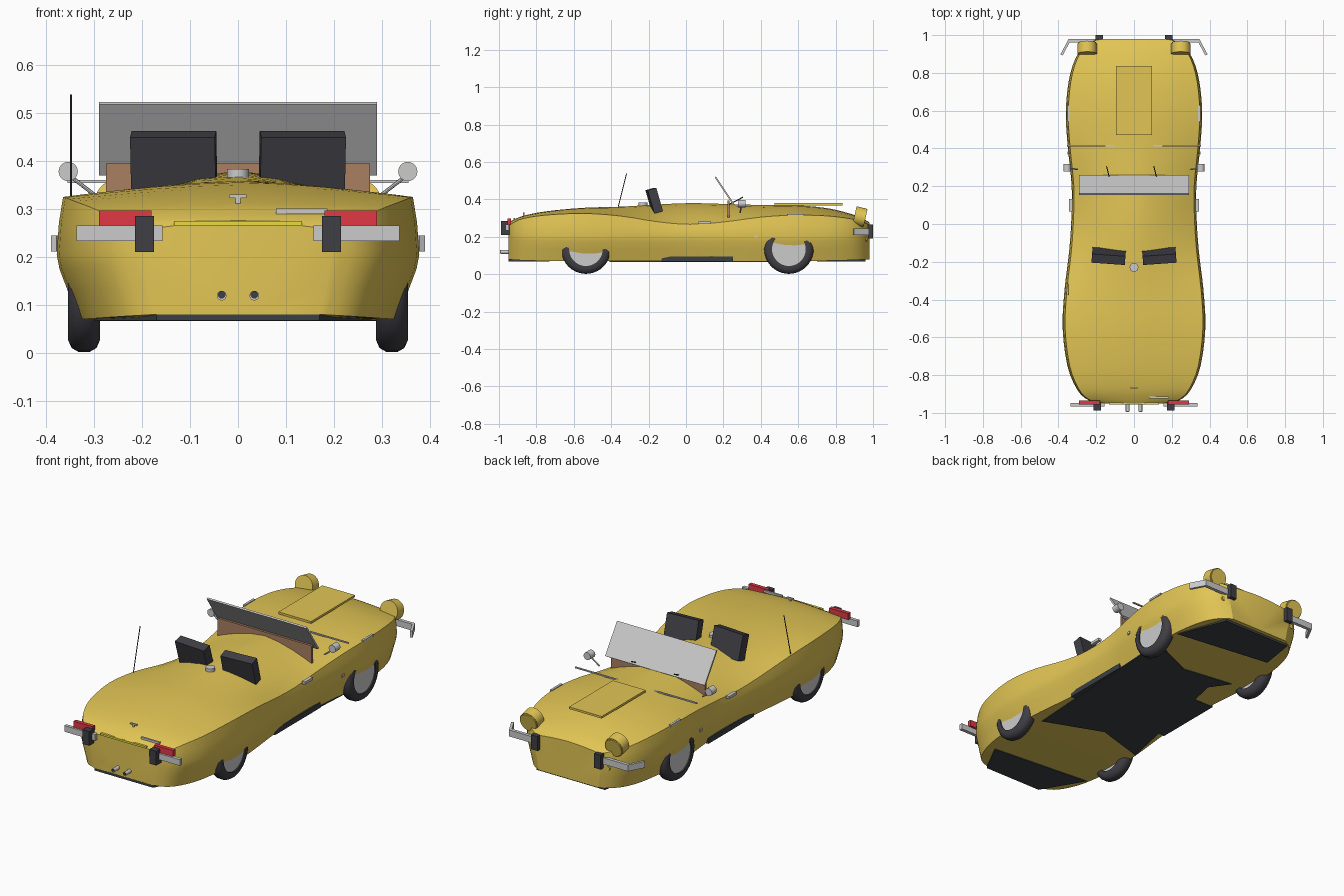
import bpy, bmesh, math
from mathutils import Vector

if "Cube" in bpy.data.objects:
    bpy.data.objects.remove(bpy.data.objects["Cube"])


def material(name, rgb):
    m = bpy.data.materials.new(name)
    m.diffuse_color = (*rgb, 1)
    m.use_nodes = True
    m.node_tree.nodes["Principled BSDF"].inputs["Base Color"].default_value = m.diffuse_color
    return m


YELLOW = material("yellow_paint", (0.76, 0.56, 0.09))
LEMON = material("lemon", (0.80, 0.72, 0.05))
DARK = material("dark_trim", (0.05, 0.05, 0.06))
FLOOR = material("floor_grey", (0.045, 0.05, 0.055))
RED = material("red_lens", (0.75, 0.04, 0.06))
BROWN = material("brown_leather", (0.40, 0.21, 0.12))
CHROME = material("chrome", (0.6, 0.6, 0.61))


def finish(name, bm, mat, smooth=None):
    bmesh.ops.recalc_face_normals(bm, faces=bm.faces)
    me = bpy.data.meshes.new(name)
    bm.to_mesh(me)
    bm.free()
    ob = bpy.data.objects.new(name, me)
    bpy.context.collection.objects.link(ob)
    me.materials.append(mat)
    if smooth:
        bpy.ops.object.select_all(action='DESELECT')
        bpy.context.view_layer.objects.active = ob
        ob.select_set(True)
        bpy.ops.object.shade_smooth_by_angle(angle=math.radians(smooth))
    return ob


def box(name, loc, size, mat, rot=(0, 0, 0)):
    bm = bmesh.new()
    bmesh.ops.create_cube(bm, size=1)
    for v in bm.verts:
        v.co = Vector(a * b for a, b in zip(v.co, size))
    ob = finish(name, bm, mat)
    ob.location, ob.rotation_euler = loc, rot
    return ob


def rod(name, a, b, r, mat, seg=16):
    a, b = Vector(a), Vector(b)
    bm = bmesh.new()
    bmesh.ops.create_cone(bm, cap_ends=True, segments=seg, radius1=r, radius2=r, depth=(b - a).length)
    ob = finish(name, bm, mat, 40)
    ob.location = (a + b) / 2
    ob.rotation_euler = (b - a).to_track_quat('Z', 'Y').to_euler()
    return ob


def prism(name, outline, z0, z1, mat):
    bm = bmesh.new()
    f = bm.faces.new([bm.verts.new((x, y, z0)) for x, y in outline])
    ext = bmesh.ops.extrude_face_region(bm, geom=[f])
    bmesh.ops.translate(bm, vec=(0, 0, z1 - z0), verts=[v for v in ext['geom'] if isinstance(v, bmesh.types.BMVert)])
    return finish(name, bm, mat)


# Body stations: y, half width, shoulder height, centre height, sill height
STATIONS = [
    (-0.95, 0.195, 0.257, 0.276, 0.080), (-0.925, 0.255, 0.275, 0.290, 0.077),
    (-0.87, 0.305, 0.298, 0.312, 0.074), (-0.75, 0.353, 0.316, 0.336, 0.071),
    (-0.55, 0.378, 0.325, 0.355, 0.070), (-0.35, 0.368, 0.311, 0.361, 0.070),
    (-0.15, 0.344, 0.280, 0.373, 0.070), (0.02, 0.332, 0.267, 0.380, 0.070),
    (0.20, 0.330, 0.279, 0.376, 0.070), (0.40, 0.350, 0.305, 0.370, 0.070),
    (0.58, 0.361, 0.316, 0.369, 0.070), (0.75, 0.347, 0.312, 0.354, 0.072),
    (0.87, 0.313, 0.298, 0.326, 0.075), (0.94, 0.262, 0.283, 0.300, 0.078),
    (0.98, 0.195, 0.262, 0.277, 0.080)]


def spline(p0, p1, p2, p3, t):
    out = []
    for a, b, c, d in zip(p0, p1, p2, p3):
        out.append(0.5 * (2 * b + (c - a) * t + (2 * a - 5 * b + 4 * c - d) * t * t
                          + (3 * b - a - 3 * c + d) * t ** 3))
    return out


def section(y, w, zs, zt, zb):
    half = [(0, zb), (0.45 * w, zb), (0.88 * w, zb), (0.94 * w, zb + 0.06),
            (0.985 * w, zb + 0.105), (w, zb + 0.135)]
    half += [(0.988 * w, 0.45 * (zb + 0.135) + 0.55 * zs), (0.965 * w, zs)]
    half += [(0.965 * w * f, zt - (zt - zs) * f ** 1.6) for f in (0.85, 0.7, 0.5, 0.25, 0)]
    ring = half + [(-x, z) for x, z in half[-2:0:-1]]
    return [(x, y, z) for x, z in ring]


bm = bmesh.new()
rings = []
n = len(STATIONS)
for i in range(n - 1):
    pts = [STATIONS[min(max(i + k, 0), n - 1)] for k in (-1, 0, 1, 2)]
    for t in (0, 1 / 3, 2 / 3):
        rings.append([bm.verts.new(c) for c in section(*spline(*pts, t))])
rings.append([bm.verts.new(c) for c in section(*STATIONS[-1])])
for r0, r1 in zip(rings, rings[1:]):
    for j in range(len(r0)):
        k = (j + 1) % len(r0)
        bm.faces.new((r0[j], r0[k], r1[k], r1[j]))
bm.faces.new(rings[0])
bm.faces.new(rings[-1])
finish("body_shell", bm, YELLOW, 28)

# Floor panels
prism("floor_centre", [(0.26, -0.41), (0.32, 0.57), (0.05, 0.45), (-0.23, 0.49), (-0.16, 0.39),
                       (-0.32, -0.37), (-0.05, -0.29)], 0.066, 0.072, FLOOR)
prism("floor_tail", [(-0.17, -0.95), (0.17, -0.95), (0.26, -0.78), (-0.3, -0.73)], 0.067, 0.082, FLOOR)
prism("floor_nose", [(-0.2, 0.96), (0.2, 0.96), (0.3, 0.70), (-0.23, 0.77)], 0.067, 0.082, FLOOR)

# Wheels: rounded tyre profile spun about x, with a pale hub disc
for y, tag in ((-0.535, "front"), (0.55, "back")):
    for s in (-1, 1):
        side = "right" if s > 0 else "left"
        bm = bmesh.new()
        prof = [(-0.033, 0.09), (-0.033, 0.108), (-0.026, 0.124), (-0.012, 0.132), (0.012, 0.132),
                (0.026, 0.124), (0.033, 0.108), (0.033, 0.09)]
        vs = [bm.verts.new((x, 0, r)) for x, r in prof]
        es = [bm.edges.new((vs[i], vs[(i + 1) % len(vs)])) for i in range(len(vs))]
        bmesh.ops.spin(bm, geom=vs + es, cent=(0, 0, 0), axis=(1, 0, 0), angle=2 * math.pi, steps=40)
        bmesh.ops.remove_doubles(bm, verts=bm.verts, dist=1e-4)
        finish(tag + "_tyre_" + side, bm, DARK, 40).location = (s * 0.321, y, 0.134)
        rod(tag + "_hub_" + side, (s * 0.30, y, 0.134), (s * 0.348, y, 0.134), 0.091, CHROME, 40)

# Windscreen, dashboard, bonnet panel, rocker sills
ang = math.atan2(0.15, -0.10) - math.pi / 2
box("windscreen", (0, 0.206, 0.446), (0.58, 0.009, 0.178), CHROME, (ang, 0, 0))
box("dashboard", (0, 0.227, 0.345), (0.55, 0.012, 0.10), BROWN)
box("bonnet_panel", (0, 0.655, 0.374), (0.19, 0.365, 0.011), YELLOW)
prism("rocker_sill", [(x, y) for x, y in ((-0.306, -0.13), (0.306, -0.13), (0.306, 0.25), (-0.306, 0.25))],
      0.067, 0.095, FLOOR)

# Mirrored fittings
for s in (-1, 1):
    side = "_right" if s > 0 else "_left"
    box("seat" + side, (s * 0.134, -0.17, 0.393), (0.177, 0.048, 0.13), DARK, (math.radians(16), 0, s * 0.07))
    rod("mirror" + side, (s * 0.354, 0.278, 0.378), (s * 0.354, 0.318, 0.378), 0.02, CHROME, 24)
    rod("mirror_stalk" + side, (s * 0.30, 0.29, 0.33), (s * 0.352, 0.295, 0.37), 0.004, CHROME, 8)
    box("cowl_strip" + side, (s * 0.205, 0.415, 0.357), (0.30, 0.008, 0.006), CHROME)
    box("door_handle" + side, (s * 0.335, 0.10, 0.275), (0.018, 0.065, 0.014), CHROME)
    box("side_vent" + side, (s * 0.346, 0.585, 0.317), (0.012, 0.085, 0.01), CHROME)
    box("side_marker" + side, (s * 0.346, 0.375, 0.20), (0.012, 0.016, 0.014), CHROME)
    rod("wiper" + side, (s * 0.125, 0.225, 0.37), (s * 0.125 - 0.02, 0.305, 0.412), 0.003, DARK, 6)
    # Headlamp drums
    rod("headlamp" + side, (s * 0.248, 0.901, 0.313), (s * 0.248, 0.954, 0.301), 0.051, YELLOW, 32)
    rod("headlamp_ring" + side, (s * 0.248, 0.951, 0.302), (s * 0.248, 0.96, 0.30), 0.047, YELLOW, 32)
    rod("indicator" + side, (s * 0.22, 0.93, 0.188), (s * 0.22, 0.968, 0.188), 0.012, YELLOW)
    # Nose bumper with swept end
    box("nose_bumper" + side, (s * 0.265, 0.97, 0.228), (0.165, 0.018, 0.034), CHROME)
    box("nose_bumper_end" + side, (s * 0.363, 0.934, 0.228), (0.013, 0.088, 0.034), CHROME, (0, 0, s * 0.49))
    box("nose_overrider" + side, (s * 0.184, 0.978, 0.228), (0.038, 0.044, 0.076), DARK)
    # Tail bumper, lamps and pipes
    box("tail_bumper" + side, (s * 0.247, -0.956, 0.249), (0.18, 0.018, 0.032), CHROME)
    box("tail_overrider" + side, (s * 0.195, -0.966, 0.248), (0.04, 0.045, 0.075), DARK)
    box("tail_lamp" + side, (s * 0.235, -0.945, 0.28), (0.11, 0.02, 0.034), RED)
    rod("exhaust_pipe" + side, (s * 0.034, -0.94, 0.119), (s * 0.034, -0.992, 0.119), 0.01, CHROME)
    rod("exhaust_tip" + side, (s * 0.034, -0.99, 0.121), (s * 0.034, -0.994, 0.121), 0.008, DARK)
    box("tail_strip" + side, (s * 0.066, -0.95, 0.27), (0.134, 0.012, 0.010), LEMON)

# Small single fittings
box("plate_lamp", (0.133, -0.918, 0.295), (0.107, 0.01, 0.011), CHROME)
box("boot_handle_bar", (0, -0.868, 0.326), (0.036, 0.008, 0.007), CHROME)
box("boot_handle_stem", (0, -0.868, 0.317), (0.01, 0.008, 0.016), CHROME)
rod("filler_cap", (0, -0.23, 0.36), (0, -0.23, 0.383), 0.023, CHROME, 24)
rod("antenna", (-0.348, -0.375, 0.31), (-0.348, -0.318, 0.538), 0.0022, DARK, 6)
